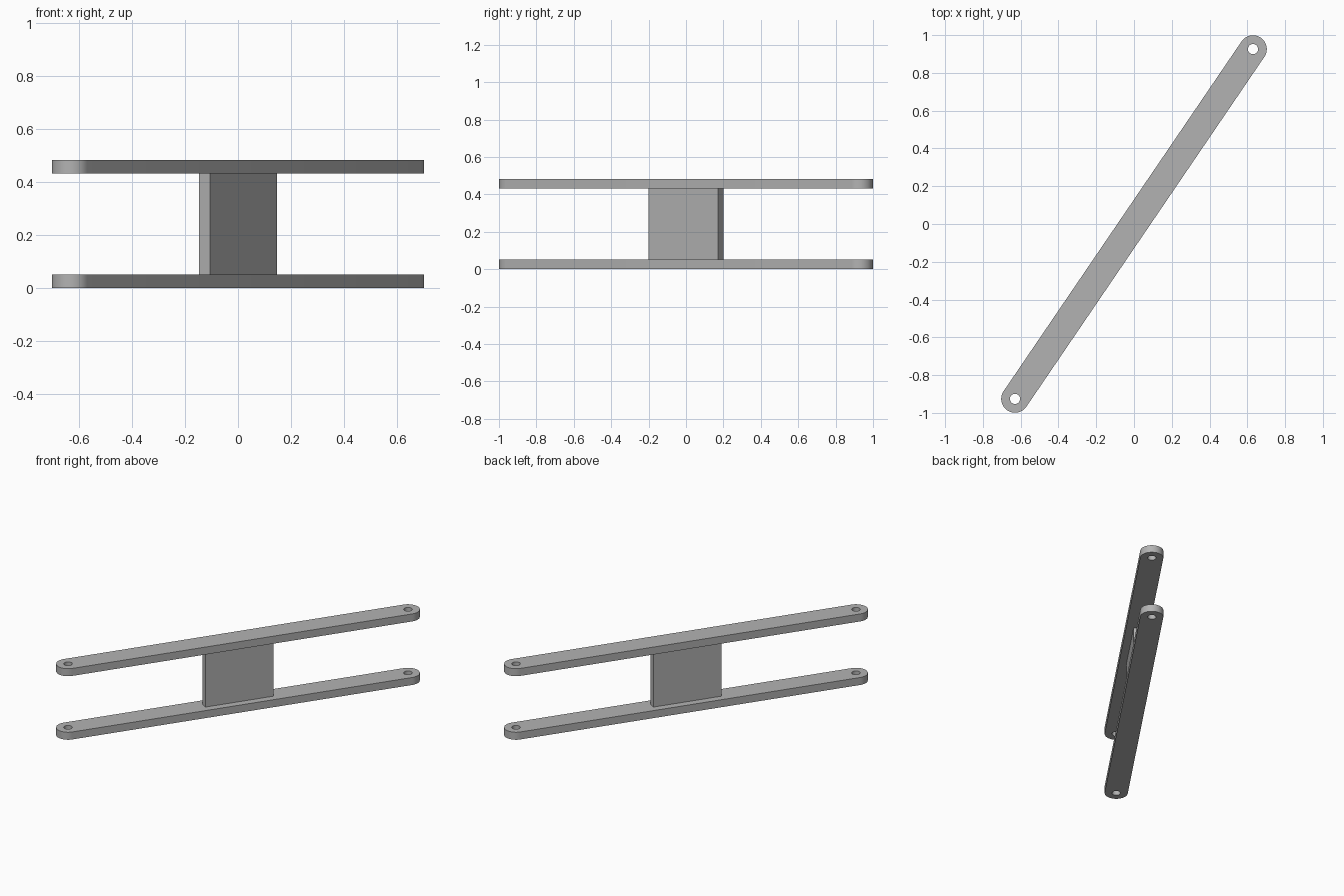
import bpy, bmesh, math
from mathutils import Vector

if "Cube" in bpy.data.objects:
    bpy.data.objects.remove(bpy.data.objects["Cube"])

END = Vector((0.63, 0.926))     # pivot hole centre
ANGLE = math.atan2(END.y, END.x)
REACH = END.length
RADIUS, HOLE = 0.073, 0.027
THICK, HEIGHT = 0.051, 0.483

grey = bpy.data.materials.new("plain grey")
colour = (0.45, 0.45, 0.45, 1)
grey.use_nodes = True
grey.diffuse_color = colour
grey.node_tree.nodes["Principled BSDF"].inputs["Base Color"].default_value = colour


def arc(cx, radius, start, sweep, steps):
    return [(cx + radius * math.cos(start + sweep * i / steps),
             radius * math.sin(start + sweep * i / steps)) for i in range(steps + 1)]


def finish(obj):
    obj.data.materials.clear()
    obj.data.materials.append(grey)
    bpy.ops.object.select_all(action='DESELECT')
    obj.select_set(True)
    bpy.context.view_layer.objects.active = obj
    bpy.ops.object.shade_smooth_by_angle(angle=math.radians(30))


# Round-ended bar with a pivot hole at each end
def link_bar(name, z):
    curve = bpy.data.curves.new(name, 'CURVE')
    curve.dimensions = '2D'
    curve.fill_mode = 'BOTH'
    curve.extrude = THICK / 2
    outline = (arc(REACH, RADIUS, -math.pi / 2, math.pi, 24)
               + arc(-REACH, RADIUS, math.pi / 2, math.pi, 24))
    holes = [arc(s * REACH, HOLE, 0, math.tau, 32)[:-1] for s in (-1, 1)]
    for loop in [outline] + holes:
        spline = curve.splines.new('POLY')
        spline.points.add(len(loop) - 1)
        for point, (x, y) in zip(spline.points, loop):
            point.co = (x, y, 0, 1)
        spline.use_cyclic_u = True
    obj = bpy.data.objects.new(name, curve)
    bpy.context.collection.objects.link(obj)
    bpy.ops.object.select_all(action='DESELECT')
    obj.select_set(True)
    bpy.context.view_layer.objects.active = obj
    bpy.ops.object.convert(target='MESH')
    obj = bpy.context.object
    obj.name = name
    # Weld the caps to the walls
    bm = bmesh.new()
    bm.from_mesh(obj.data)
    bmesh.ops.remove_doubles(bm, verts=bm.verts, dist=0.0001)
    bmesh.ops.recalc_face_normals(bm, faces=bm.faces)
    bm.to_mesh(obj.data)
    bm.free()
    obj.location.z = z
    obj.rotation_euler.z = ANGLE
    finish(obj)


link_bar("lower_bar", THICK / 2)
link_bar("upper_bar", HEIGHT - THICK / 2)

# Upright plate joining the bars
bpy.ops.mesh.primitive_cube_add(size=1, location=(0, 0, HEIGHT / 2), rotation=(0, 0, ANGLE))
web = bpy.context.object
web.name = "centre_plate"
web.scale = (0.45, 0.05, HEIGHT - 2 * THICK)
finish(web)
